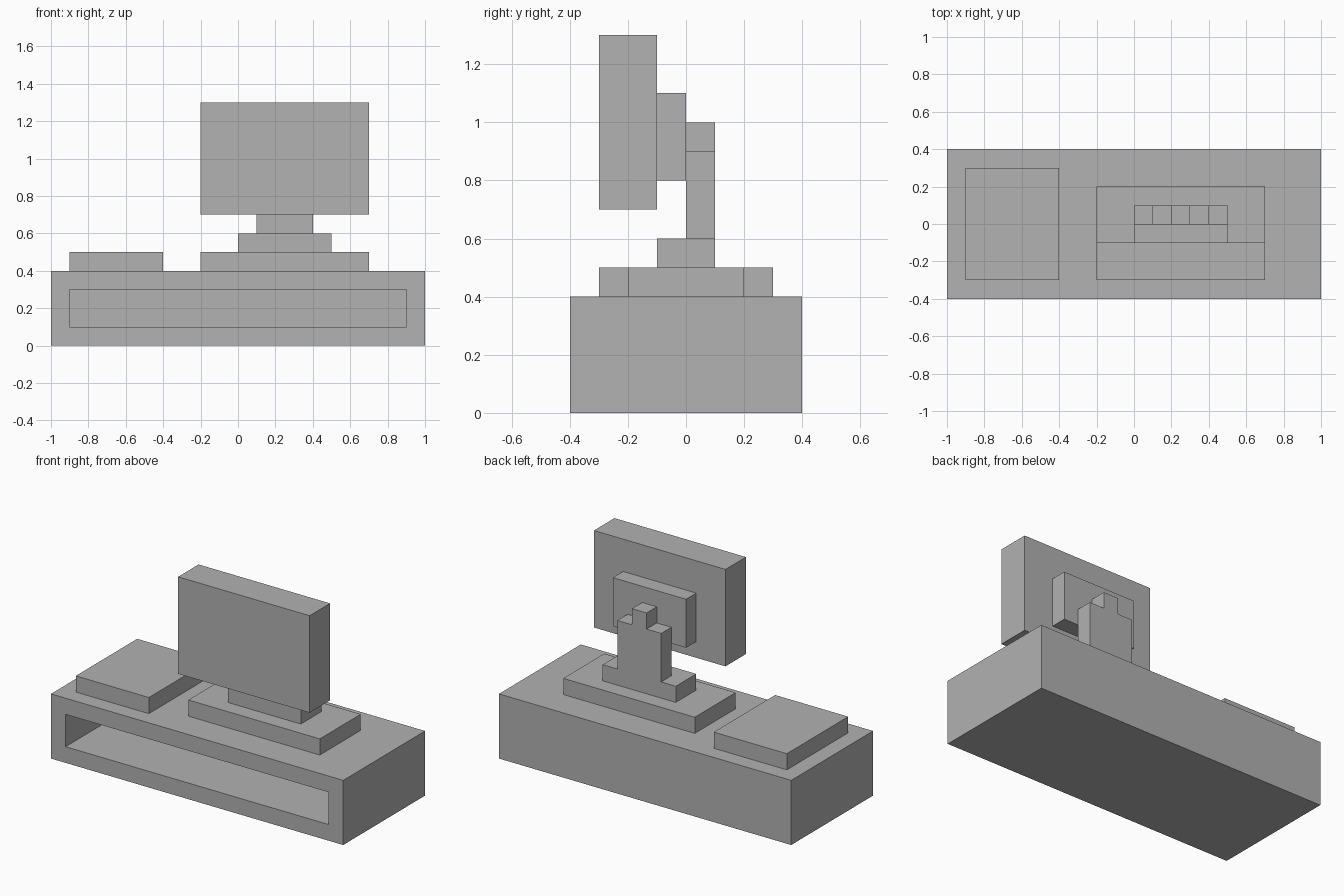
import bpy
import bmesh

cube = bpy.data.objects.get("Cube")
if cube:
    bpy.data.objects.remove(cube, do_unlink=True)

# Single flat grey
grey = bpy.data.materials.new("plain_grey")
grey.use_nodes = True
colour = (0.445, 0.445, 0.445, 1.0)
grey.diffuse_color = colour
grey.node_tree.nodes["Principled BSDF"].inputs["Base Color"].default_value = colour


def finish(name, bm):
    """Turn a bmesh into a named, coloured object."""
    bmesh.ops.recalc_face_normals(bm, faces=bm.faces)
    mesh = bpy.data.meshes.new(name)
    bm.to_mesh(mesh)
    bm.free()
    mesh.materials.append(grey)
    obj = bpy.data.objects.new(name, mesh)
    bpy.context.collection.objects.link(obj)
    return obj


def block(x, y, z):
    """Box bmesh from (low, high) ranges on each axis."""
    bm = bmesh.new()
    bmesh.ops.create_cube(bm, size=1)
    for v in bm.verts:
        v.co = [r[1] if c > 0 else r[0] for c, r in zip(v.co, (x, y, z))]
    bm.normal_update()
    return bm


# Cabinet with a long open shelf sunk into its front
bm = block((-1, 1), (-0.4, 0.4), (0, 0.4))
front = min(bm.faces, key=lambda f: f.calc_center_median().y)
bmesh.ops.inset_region(bm, faces=[front], thickness=0.1, use_even_offset=True)
shelf_back = bmesh.ops.extrude_discrete_faces(bm, faces=[front])["faces"][0]
bmesh.ops.translate(bm, verts=shelf_back.verts, vec=(0, 0.7, 0))
finish("cabinet", bm)

# Flat box beside the screen
finish("side_box", block((-0.9, -0.4), (-0.3, 0.3), (0.4, 0.5)))

# Stepped foot of the stand
finish("stand_base", block((-0.2, 0.7), (-0.2, 0.2), (0.4, 0.5)))
finish("stand_step", block((0, 0.5), (-0.1, 0.1), (0.5, 0.6)))

# Neck: stepped profile pulled through its thickness
profile = [(0.1, 0.6), (0.4, 0.6), (0.4, 0.9), (0.3, 0.9),
           (0.3, 1.0), (0.2, 1.0), (0.2, 0.9), (0.1, 0.9)]
bm = bmesh.new()
face = bm.faces.new([bm.verts.new((x, 0, z)) for x, z in profile])
extruded = bmesh.ops.extrude_face_region(bm, geom=[face], use_keep_orig=True)["geom"]
bmesh.ops.translate(bm, verts=[g for g in extruded if isinstance(g, bmesh.types.BMVert)],
                    vec=(0, 0.1, 0))
finish("stand_neck", bm)

# Screen and the housing behind it
finish("screen_housing", block((0, 0.5), (-0.1, 0), (0.8, 1.1)))
finish("screen", block((-0.2, 0.7), (-0.3, -0.1), (0.7, 1.3)))
